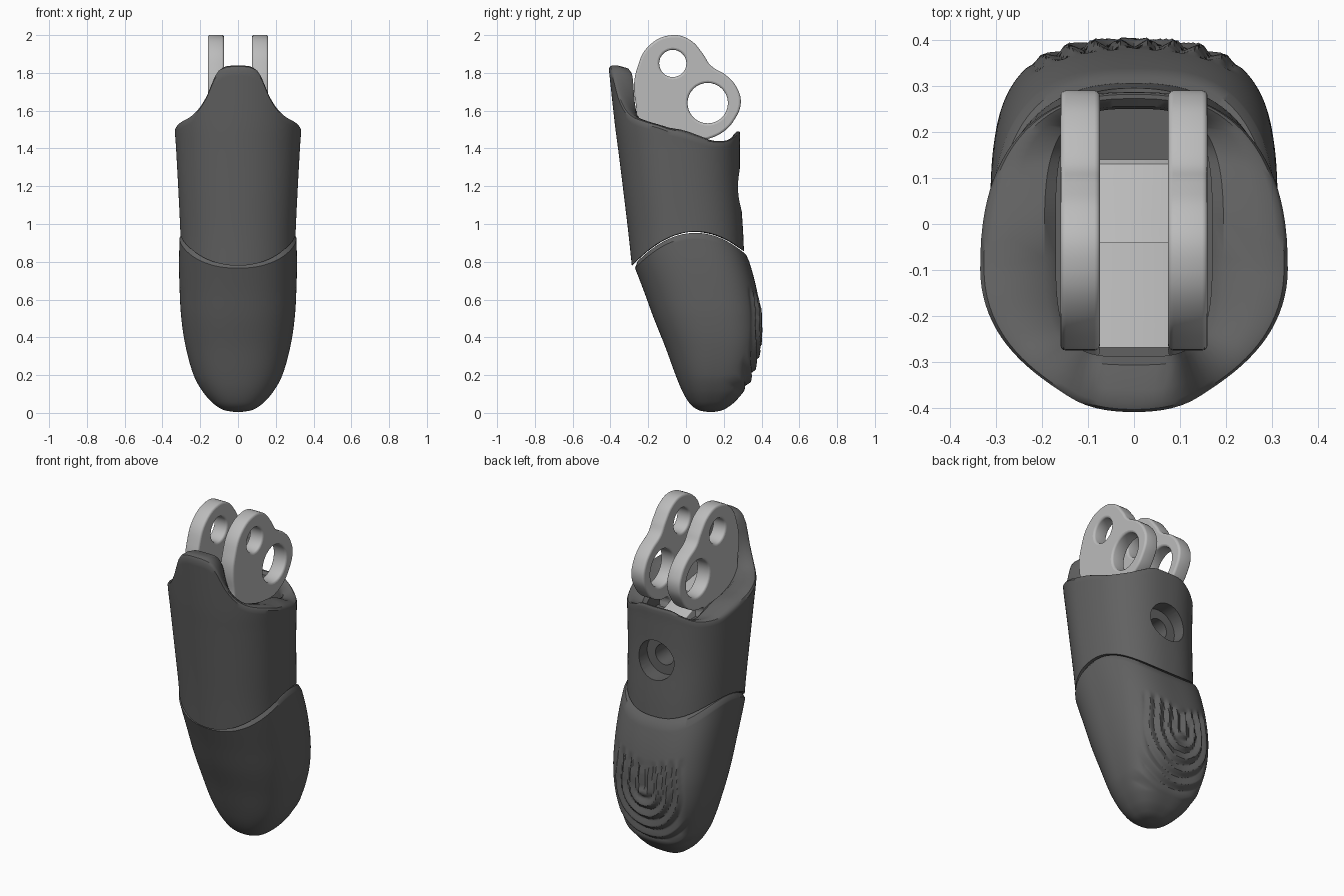
import bpy, math
from math import sin, cos, pi, radians

if "Cube" in bpy.data.objects:
    bpy.data.objects.remove(bpy.data.objects["Cube"])

# section tables: height, front y, back y, half width
TIP = [(0.004, 0.12, 0.14, 0.012), (0.012, 0.075, 0.185, 0.065), (0.03, 0.04, 0.222, 0.104),
       (0.06, 0.012, 0.26, 0.142), (0.12, -0.022, 0.31, 0.192), (0.2, -0.055, 0.352, 0.235),
       (0.35, -0.11, 0.393, 0.277), (0.5, -0.17, 0.397, 0.30), (0.65, -0.225, 0.375, 0.309),
       (0.8, -0.283, 0.335, 0.312), (0.96, -0.345, 0.275, 0.308)]
SHELL = [(0.76, -0.285, 0.31, 0.30), (0.95, -0.305, 0.303, 0.305), (1.2, -0.335, 0.287, 0.317),
         (1.4, -0.36, 0.285, 0.328), (1.53, -0.377, 0.288, 0.336), (1.85, -0.412, 0.27, 0.336)]
# shell rim: angle from the front, height
RIM = [(0, 1.84), (12, 1.83), (20, 1.79), (28, 1.69), (37, 1.62), (48, 1.575), (62, 1.55),
       (80, 1.525), (90, 1.505), (107, 1.465), (120, 1.442), (140, 1.442), (155, 1.465), (167, 1.488), (180, 1.49)]


def sample(tab, t):
    """Smooth interpolation of a table by its first column."""
    t = min(max(t, tab[0][0]), tab[-1][0])
    i = 0
    while i < len(tab) - 2 and t > tab[i + 1][0]:
        i += 1
    a, b = tab[i], tab[i + 1]
    p, q = tab[max(i - 1, 0)], tab[min(i + 2, len(tab) - 1)]
    d = b[0] - a[0]
    u = (t - a[0]) / d
    out = []
    for k in range(1, len(a)):
        m0 = (b[k] - p[k]) / (b[0] - p[0]) * d
        m1 = (q[k] - a[k]) / (q[0] - a[0]) * d
        out.append((2*u**3 - 3*u*u + 1) * a[k] + (u**3 - 2*u*u + u) * m0
                   + (3*u*u - 2*u**3) * b[k] + (u**3 - u*u) * m1)
    return out


def spow(v, e):
    return math.copysign(abs(v) ** e, v)


def oval(a, f, b, w, nf, nb, mid=0.5):
    """Point on a superellipse whose widest line sits at fraction mid of its depth."""
    front = cos(a) > 0
    n = nf if front else nb
    c = f + (b - f) * mid
    return w * spow(sin(a), 2 / n), c - (c - f if front else b - c) * spow(cos(a), 2 / n)


TIP_SHAPE, SHELL_SHAPE = (2.25, 2.9, 0.5), (2.1, 2.45, 0.43)


def seam(y):
    return 0.965 - 1.6 * (y - 0.05) ** 2


def seam_height(tab, a, shape, off):
    z = 0.9
    for _ in range(12):
        z = seam(oval(a, *sample(tab, z), *shape)[1]) + off
    return z


def saddle_rings(ring, off, cy):
    """Close an end with the curved joint surface."""
    out = []
    for s in (0.95, 0.75, 0.5, 0.25, 0.05):
        r = []
        for x, y, z in ring:
            yy = cy + (y - cy) * s
            r.append((x * s, yy, seam(yy) + off))
        out.append(r)
    return out


def loft(name, rings, mat):
    n = len(rings[0])
    verts = [p for r in rings for p in r]
    faces = [tuple(range(n))[::-1], tuple(range(len(verts) - n, len(verts)))]
    for i in range(len(rings) - 1):
        for j in range(n):
            k = (j + 1) % n
            faces.append((i*n + j, i*n + k, i*n + n + k, i*n + n + j))
    me = bpy.data.meshes.new(name)
    me.from_pydata(verts, [], faces)
    ob = bpy.data.objects.new(name, me)
    bpy.context.collection.objects.link(ob)
    activate(ob)
    bpy.ops.object.mode_set(mode='EDIT')
    bpy.ops.mesh.select_all(action='SELECT')
    bpy.ops.mesh.normals_make_consistent(inside=False)
    bpy.ops.object.mode_set(mode='OBJECT')
    me.materials.append(mat)
    return ob


def activate(ob):
    bpy.ops.object.select_all(action='DESELECT')
    ob.select_set(True)
    bpy.context.view_layer.objects.active = ob


def smooth(ob):
    activate(ob)
    bpy.ops.object.shade_smooth_by_angle(angle=radians(35))


def material(name, v):
    m = bpy.data.materials.new(name)
    m.diffuse_color = (v, v, v, 1)
    m.use_nodes = True
    m.node_tree.nodes["Principled BSDF"].inputs["Base Color"].default_value = m.diffuse_color
    return m


dark, light = material("dark_grey", 0.12), material("light_grey", 0.5)


# fingertip with stepped loop ridges on the pad
def ridge(x, z, a):
    if cos(a) > -0.05:
        return 0
    d = math.hypot(x, 0.85 * (z - 0.47)) if z < 0.47 else abs(x) + 0.1 * (z - 0.47)
    u = (d / 0.056) % 1.0
    saw = u / 0.65 if u < 0.65 else (1 - u) / 0.35
    fade = 1
    for edge in (0.62 - z + 0.25 * abs(x), z - 0.1, 0.235 - abs(x)):
        fade *= min(1, max(0, edge / 0.05))
    return 0.022 * (saw - 0.65) * fade


N, ROWS = 192, 120
angles = [2 * pi * j / N for j in range(N)]
tops = [seam_height(TIP, a, TIP_SHAPE, -0.035) for a in angles]
rings = []
for i in range(ROWS + 1):
    u = i / ROWS
    ring = []
    for a, zt in zip(angles, tops):
        z = 0.004 + (zt - 0.004) * u ** 1.4
        x, y = oval(a, *sample(TIP, z), *TIP_SHAPE)
        ring.append((x, y + ridge(x, z, a), z))
    rings.append(ring)
rings += saddle_rings(rings[-1], -0.012, 0.0)
smooth(loft("fingertip", rings, dark))

# middle shell: joint surface, outer wall, rim, inner slot
N = 96
angles = [2 * pi * (j + 0.5) / N for j in range(N)]
rims = [sample(RIM, math.degrees(a if a < pi else 2 * pi - a))[0] for a in angles]
bots = [seam_height(SHELL, a, SHELL_SHAPE, -0.004) for a in angles]
wall = []
for i in range(29):
    wall.append([])
    for a, zb, zt in zip(angles, bots, rims):
        z = zb + (zt - 0.018 - zb) * i / 28
        wall[-1].append((*oval(a, *sample(SHELL, z), *SHELL_SHAPE), z))
rim = []
for s, dz in ((0.05, -0.005), (0.15, 0.0), (0.4, 0.0), (0.85, -0.015), (1.0, -0.04)):
    rim.append([])
    for a, zt, p in zip(angles, rims, wall[-1]):
        x, y = oval(a, -0.288, 0.25, 0.17, 4, 3.5)
        rim[-1].append((p[0] + (x - p[0]) * s, p[1] + (y - p[1]) * s, zt + dz))
slot = [[(x, y, z + (1.36 - z) * s) for x, y, z in rim[-1]] for s in (0.33, 0.66, 1)]
shell = loft("middle_shell", saddle_rings(wall[0], -0.006, 0.0)[::-1] + wall + rim + slot, dark)

# screw recess and bore in the back of the shell
for r, y0 in ((0.115, 0.2), (0.06, 0.06)):
    bpy.ops.mesh.primitive_cylinder_add(vertices=32, radius=r, depth=0.4,
                                        location=(0, y0 + 0.2, 1.18), rotation=(pi / 2, 0, 0))
    cutter = bpy.context.object
    cutter.hide_render = True
    activate(shell)
    mod = shell.modifiers.new("recess", 'BOOLEAN')
    mod.operation, mod.solver, mod.object = 'DIFFERENCE', 'EXACT', cutter
    bpy.ops.object.modifier_apply(modifier=mod.name)
    bpy.data.objects.remove(cutter)
smooth(shell)


# hinge plates from a filled side profile with round holes
def plate(name, pts, holes, x, half, bevel, rounded=True):
    cu = bpy.data.curves.new(name, 'CURVE')
    cu.dimensions, cu.fill_mode = '2D', 'BOTH'
    cu.extrude, cu.bevel_depth, cu.offset = half - bevel, bevel, -bevel
    cu.bevel_resolution, cu.resolution_u = 2, 5
    if rounded:
        sp = cu.splines.new('BEZIER')
        sp.bezier_points.add(len(pts) - 1)
        for bp, p in zip(sp.bezier_points, pts):
            bp.co = (*p, 0)
            bp.handle_left_type = bp.handle_right_type = 'AUTO'
        sp.use_cyclic_u = True
    loops = [[(cy + r * cos(2*pi*k/32), cz + r * sin(2*pi*k/32)) for k in range(32)]
             for cy, cz, r in holes] + ([] if rounded else [pts])
    for lp in loops:
        sp = cu.splines.new('POLY')
        sp.points.add(len(lp) - 1)
        for q, p in zip(sp.points, lp):
            q.co = (*p, 0, 1)
        sp.use_cyclic_u = True
    ob = bpy.data.objects.new(name, cu)
    bpy.context.collection.objects.link(ob)
    ob.location, ob.rotation_euler = (x, 0, 0), (pi / 2, 0, pi / 2)
    cu.materials.append(light)
    activate(ob)
    bpy.ops.object.convert(target='MESH')
    smooth(bpy.context.object)


LUG = [(-0.075, 2.0), (-0.2, 1.94), (-0.26, 1.82), (-0.275, 1.73), (-0.262, 1.6), (-0.255, 1.32),
       (0.0, 1.31), (0.05, 1.44), (0.115, 1.45), (0.2, 1.49), (0.255, 1.55), (0.29, 1.64),
       (0.27, 1.72), (0.215, 1.785), (0.13, 1.84), (0.09, 1.9), (0.02, 1.975)]
for side, sx in (("left", -1), ("right", 1)):
    plate("hinge_lug_" + side, LUG, [(-0.07, 1.85, 0.072), (0.115, 1.64, 0.107)], sx * 0.117, 0.043, 0.012)

# web joining the two lugs
plate("hinge_web", [(-0.268, 1.32), (-0.268, 1.5), (-0.04, 1.46), (-0.04, 1.44), (0.13, 1.38), (0.16, 1.32)],
      [], 0, 0.08, 0.004, rounded=False)
